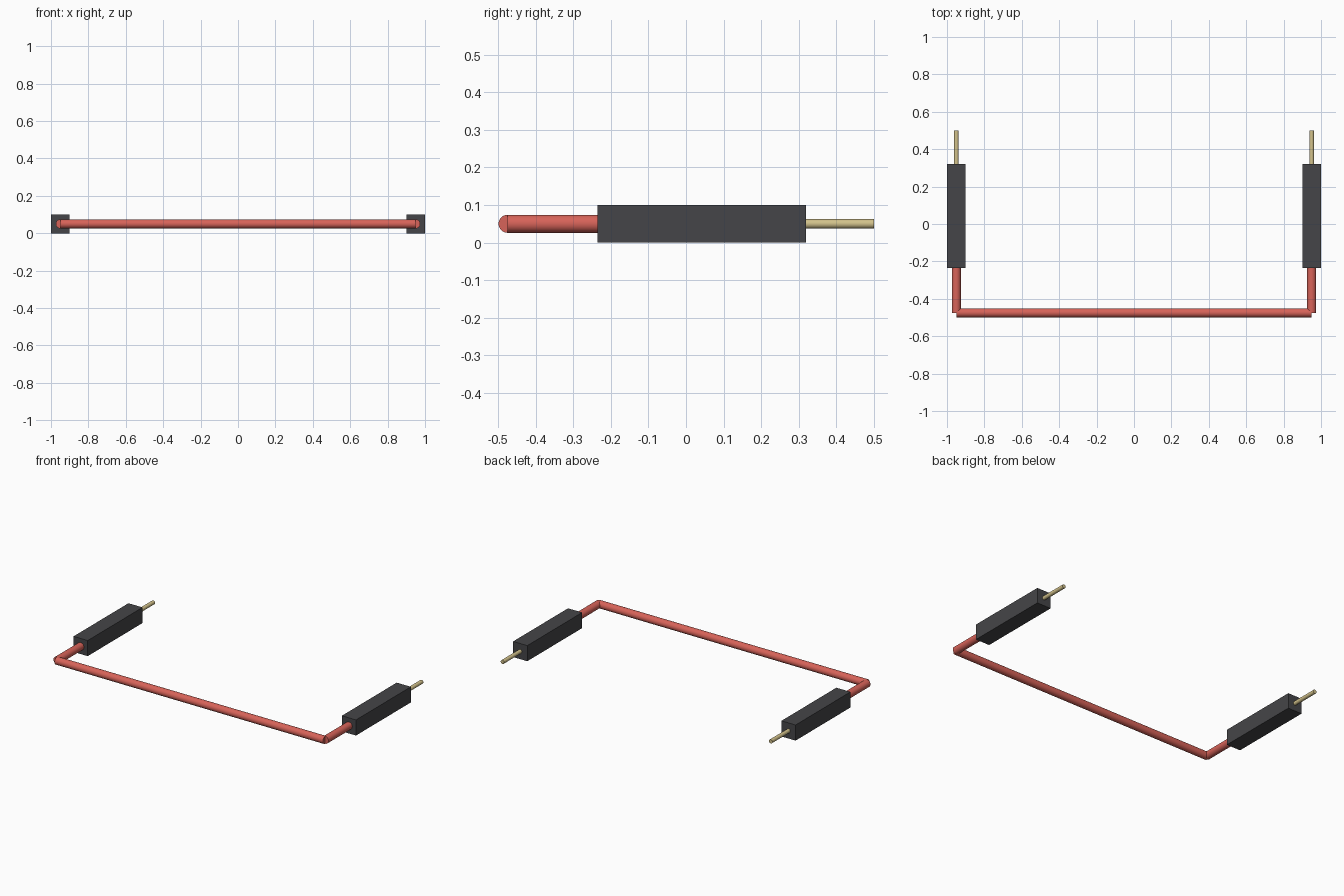
import bpy
from mathutils import Vector

cube = bpy.data.objects.get("Cube")
if cube:
    bpy.data.objects.remove(cube, do_unlink=True)


def make_material(name, rgb):
    mat = bpy.data.materials.new(name)
    mat.use_nodes = True
    mat.diffuse_color = (*rgb, 1)
    bsdf = next(n for n in mat.node_tree.nodes if n.type == 'BSDF_PRINCIPLED')
    bsdf.inputs["Base Color"].default_value = (*rgb, 1)
    return mat


red = make_material("red insulation", (0.68, 0.125, 0.10))
black = make_material("black plastic", (0.06, 0.06, 0.065))
brass = make_material("pale brass", (0.65, 0.54, 0.26))

HEIGHT = 0.05      # centre line of every part
SIDE = 0.95        # distance of each connector from the middle
BEND = -0.475      # centre line of the cross wire
WIRE = 0.024       # wire radius
BACK, FRONT = 0.32, -0.235   # ends of the housing


def rod(name, start, end, radius, mat):
    """Smooth-sided cylinder between two points."""
    start, end = Vector(start), Vector(end)
    axis = end - start
    bpy.ops.mesh.primitive_cylinder_add(
        vertices=32, radius=radius, depth=axis.length,
        location=(start + end) / 2,
        rotation=axis.to_track_quat('Z', 'Y').to_euler())
    obj = bpy.context.object
    obj.name = name
    obj.data.materials.append(mat)
    bpy.ops.object.shade_smooth_by_angle()
    return obj


# Long wire across the front
rod("cross_wire", (-SIDE, BEND, HEIGHT), (SIDE, BEND, HEIGHT), WIRE, red)

for side, sign in (("left", 1), ("right", -1)):
    x = sign * SIDE
    # Short wire from the bend into the housing
    rod(side + "_wire", (x, BEND, HEIGHT), (x, FRONT, HEIGHT), WIRE, red)
    # Square housing
    bpy.ops.mesh.primitive_cube_add(
        size=1, location=(x, (BACK + FRONT) / 2, HEIGHT))
    housing = bpy.context.object
    housing.name = side + "_housing"
    housing.scale = (0.1, BACK - FRONT, 0.1)
    bpy.ops.object.transform_apply(location=False, rotation=False, scale=True)
    housing.data.materials.append(black)
    # Metal pin at the back
    rod(side + "_pin", (x, BACK, HEIGHT), (x, 0.5, HEIGHT), 0.0125, brass)
